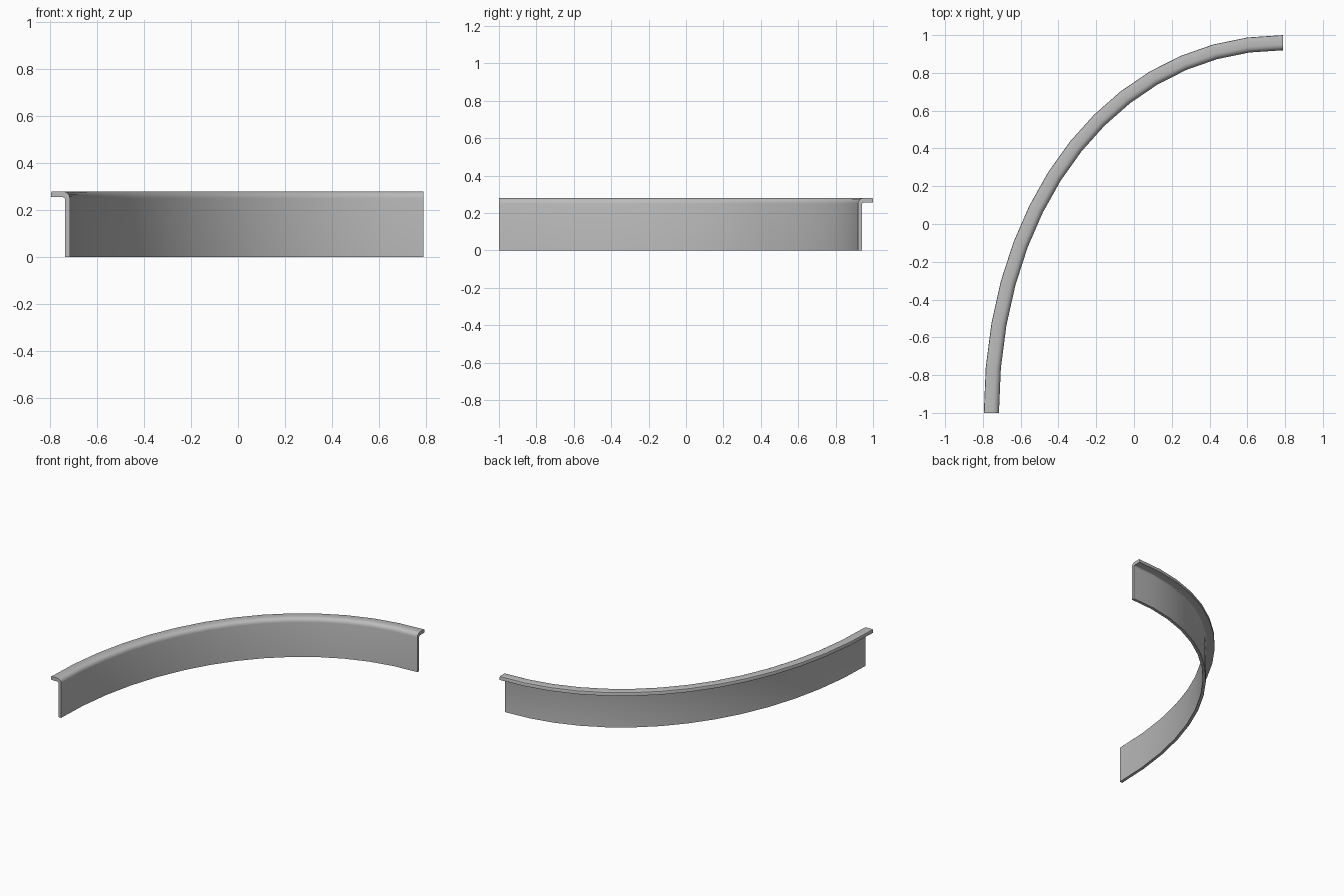
import bpy, bmesh, math
from mathutils import Vector
from mathutils.geometry import interpolate_bezier

cube = bpy.data.objects.get("Cube")
if cube:
    bpy.data.objects.remove(cube, do_unlink=True)

SEGMENTS = 14
HEIGHT, WIDTH, WALL = 0.28, 0.08, 0.021
FLANGE = 0.025      # flange thickness
ROUND = 0.03        # outer bend radius


def arc(cx, cz, r, start, end, steps):
    """Points on a circular bend, angles in degrees."""
    angles = [math.radians(start + (end - start) * i / steps) for i in range(steps + 1)]
    return [(cx + r * math.cos(a), cz + r * math.sin(a)) for a in angles]


# Cross-section: (distance inward from the flange lip, height)
bend_x, bend_z = WIDTH - ROUND, HEIGHT - ROUND
inner_r = ROUND - WALL
lip = 0.006
profile = [(WIDTH - WALL, 0), (WIDTH, 0)]
profile += arc(bend_x, bend_z, ROUND, 0, 90, 5)
profile += arc(lip, HEIGHT - lip, lip, 90, 180, 2)
profile += [(0, HEIGHT - FLANGE)]
profile += arc(bend_x, HEIGHT - FLANGE - inner_r, inner_r, 90, 0, 3)

# Sweep path along the flange lip
start, end = Vector((-0.795, -1, 0)), Vector((0.79, 1, 0))
path = interpolate_bezier(start, Vector((-0.795, 0.16, 0)),
                          Vector((-0.11, 1, 0)), end, SEGMENTS + 1)

bm = bmesh.new()
rings = []
for i, p in enumerate(path):
    if i == 0:
        t = Vector((0, 1, 0))
    elif i == SEGMENTS:
        t = Vector((1, 0, 0))
    else:
        t = (path[i + 1] - path[i - 1]).normalized()
    inward = Vector((t.y, -t.x, 0))
    rings.append([bm.verts.new(p + inward * d + Vector((0, 0, z))) for d, z in profile])

# Skin between the sections, then cap both ends
n = len(profile)
for a, b in zip(rings, rings[1:]):
    for k in range(n):
        j = (k + 1) % n
        bm.faces.new((a[k], a[j], b[j], b[k]))
bm.faces.new(rings[0])
bm.faces.new(rings[-1][::-1])
bmesh.ops.recalc_face_normals(bm, faces=bm.faces)

mesh = bpy.data.meshes.new("curved_flanged_rail")
bm.to_mesh(mesh)
bm.free()
rail = bpy.data.objects.new("curved_flanged_rail", mesh)
bpy.context.collection.objects.link(rail)

# Plain grey finish
grey = bpy.data.materials.new("plain_grey")
grey.use_nodes = True
colour = (0.5, 0.5, 0.5, 1)
grey.diffuse_color = colour
grey.node_tree.nodes["Principled BSDF"].inputs["Base Color"].default_value = colour
mesh.materials.append(grey)

bpy.ops.object.select_all(action='DESELECT')
rail.select_set(True)
bpy.context.view_layer.objects.active = rail
bpy.ops.object.shade_smooth_by_angle(angle=math.radians(35))
